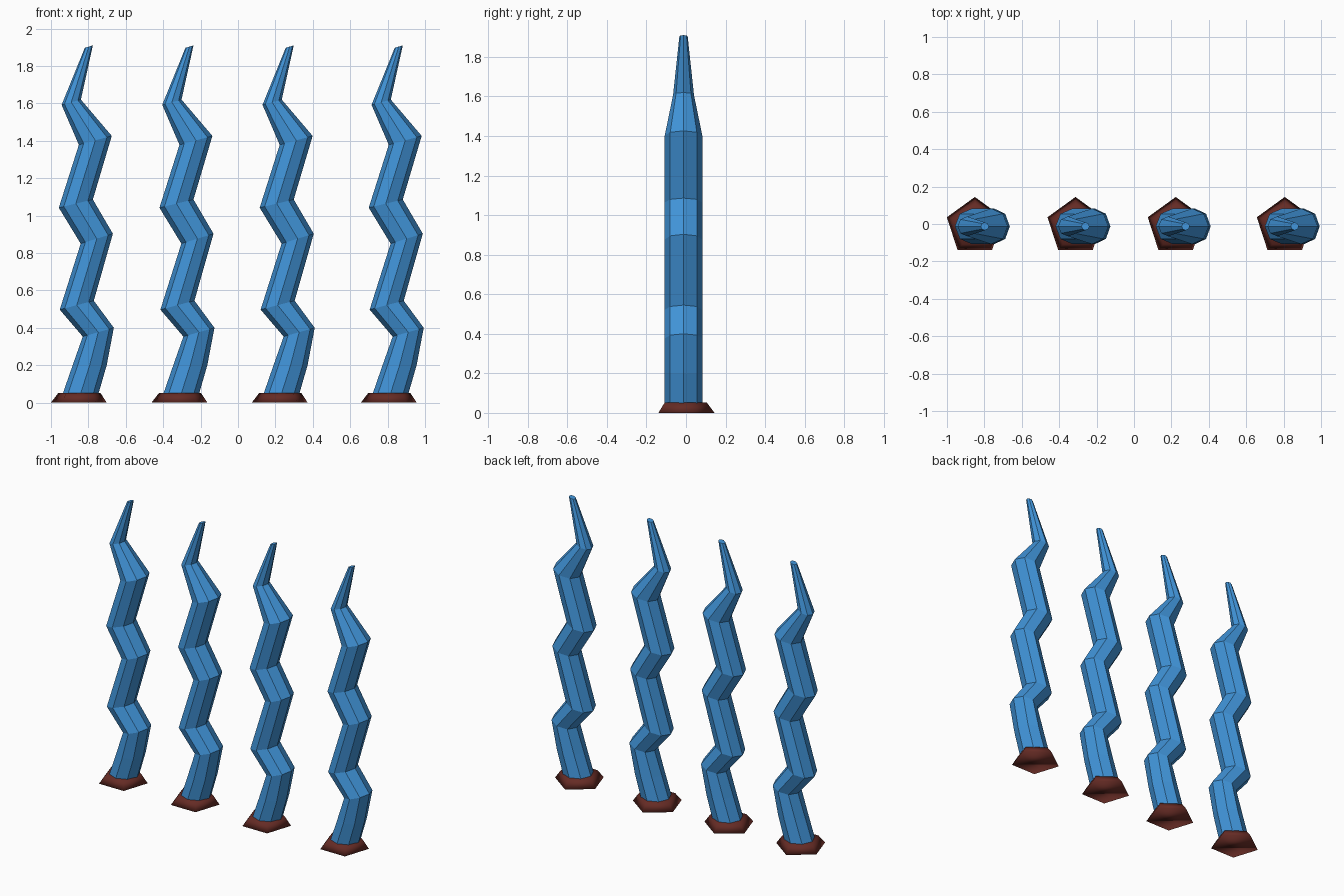
import bpy
from math import cos, sin, pi

if "Cube" in bpy.data.objects:
    bpy.data.objects.remove(bpy.data.objects["Cube"])

CY = -0.0125                      # depth centre of the row
ROOT_X = -0.851                   # centre of the first base


def material(name, rgb):
    m = bpy.data.materials.new(name)
    m.diffuse_color = (*rgb, 1)
    m.use_nodes = True
    m.node_tree.nodes["Principled BSDF"].inputs["Base Color"].default_value = m.diffuse_color
    return m


def loft(name, rings, mat, smooth=False):
    """Skin equal-sized rings of points and cap both ends."""
    n = len(rings[0])
    verts = [p for ring in rings for p in ring]
    faces = [(k * n + i, k * n + (i + 1) % n, (k + 1) * n + (i + 1) % n, (k + 1) * n + i)
             for k in range(len(rings) - 1) for i in range(n)]
    last = (len(rings) - 1) * n
    faces += [tuple(reversed(range(n))), tuple(range(last, last + n))]
    me = bpy.data.meshes.new(name)
    me.from_pydata(verts, [], faces)
    me.materials.append(mat)
    me.polygons.foreach_set("use_smooth", [smooth] * len(faces))
    me.update()
    return me


def tilted_ring(x0, z0, x1, z1, depth):
    """Octagon spanning a left and a right point of the front outline."""
    ring = []
    for i in range(8):
        a = i * pi / 4
        t = (1 + cos(a)) / 2
        ring.append((x0 + (x1 - x0) * t - ROOT_X, depth * sin(a), z0 + (z1 - z0) * t))
    return ring


def pentagon(r, z, dx=0.0):
    return [(dx + r * cos(pi / 2 + i * 2 * pi / 5), r * sin(pi / 2 + i * 2 * pi / 5), z)
            for i in range(5)]


blue = material("blue", (0.053, 0.30, 0.70))
brown = material("dark_red", (0.13, 0.024, 0.018))

# Zigzag stalk: left x, left z, right x, right z, half depth
outline = [
    (-0.95, 0.01, -0.757, 0.01, 0.095),
    (-0.884, 0.20, -0.702, 0.20, 0.095),
    (-0.83, 0.353, -0.664, 0.40, 0.095),
    (-0.953, 0.497, -0.771, 0.545, 0.095),
    (-0.841, 0.85, -0.669, 0.903, 0.095),
    (-0.958, 1.042, -0.776, 1.086, 0.095),
    (-0.851, 1.378, -0.675, 1.426, 0.095),
    (-0.943, 1.592, -0.840, 1.62, 0.053),
    (-0.819, 1.897, -0.776, 1.91, 0.021),
]
stalk = loft("stalk", [tilted_ring(*o) for o in outline], blue)

# Five-sided flared foot
foot = loft("foot", [pentagon(0.157, 0), pentagon(0.118, 0.052, 0.003)], brown, True)

# Four copies in a row
for k, dx in enumerate((0, 0.538, 1.074, 1.657)):
    for part in (stalk, foot):
        ob = bpy.data.objects.new(f"{part.name}_{k + 1}", part)
        ob.location = (ROOT_X + dx, CY, 0)
        bpy.context.collection.objects.link(ob)
